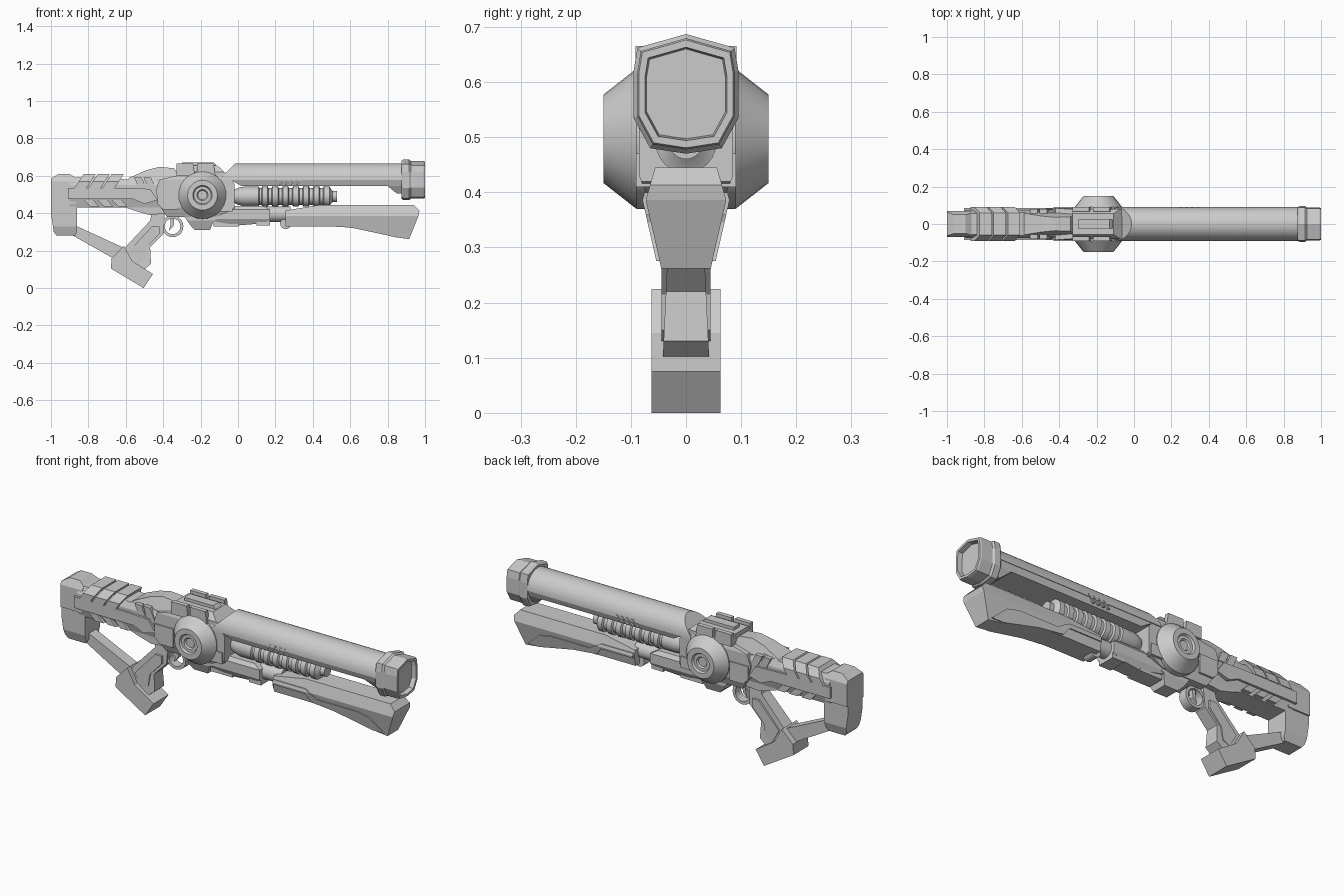
import bpy, bmesh, math
from mathutils import Vector

default_cube = bpy.data.objects.get("Cube")
if default_cube:
    bpy.data.objects.remove(default_cube, do_unlink=True)

grey = bpy.data.materials.new("plain_grey")
grey.use_nodes = True
grey.diffuse_color = (.6, .6, .6, 1)
grey.node_tree.nodes["Principled BSDF"].inputs["Base Color"].default_value = grey.diffuse_color


def finish(name, bm, smooth=False):
    """Turn a bmesh into a named, coloured object."""
    bmesh.ops.recalc_face_normals(bm, faces=bm.faces)
    mesh = bpy.data.meshes.new(name)
    bm.to_mesh(mesh)
    bm.free()
    mesh.materials.append(grey)
    part = bpy.data.objects.new(name, mesh)
    bpy.context.collection.objects.link(part)
    if smooth:
        bpy.ops.object.select_all(action='DESELECT')
        part.select_set(True)
        bpy.context.view_layer.objects.active = part
        bpy.ops.object.shade_smooth_by_angle(angle=math.radians(32))
    return part


def width_at(z, widths):
    """Half width at a height, interpolated from (height, half width) pairs."""
    if z <= widths[0][0]:
        return widths[0][1]
    for (low, a), (high, b) in zip(widths, widths[1:]):
        if z <= high:
            return a + (b - a) * (z - low) / (high - low)
    return widths[-1][1]


def slab(name, profile, widths):
    """Side profile (x, z) given thickness that may vary with height."""
    if not isinstance(widths, list):
        widths = [(0, widths)]
    bm = bmesh.new()
    face = bm.faces.new([bm.verts.new((x, -1, z)) for x, z in profile])
    grown = bmesh.ops.extrude_face_region(bm, geom=[face])["geom"]
    for v in grown:
        if isinstance(v, bmesh.types.BMVert):
            v.co.y = 1
    bmesh.ops.triangulate(bm, faces=bm.faces)
    for z, _ in widths:
        bmesh.ops.bisect_plane(bm, geom=bm.verts[:] + bm.edges[:] + bm.faces[:],
                               plane_co=(0, 0, z), plane_no=(0, 0, 1))
    for v in bm.verts:
        v.co.y *= width_at(v.co.z, widths)
    return finish(name, bm)


def skin(bm, rings, closed=False):
    """Join rings of points into a tube, capped or closed on itself."""
    loops = [[bm.verts.new(p) for p in ring] for ring in rings]
    pairs = list(zip(loops, loops[1:])) + ([(loops[-1], loops[0])] if closed else [])
    for a, b in pairs:
        for i in range(len(a)):
            bm.faces.new((a[i - 1], a[i], b[i], b[i - 1]))
    if not closed:
        bm.faces.new(loops[0])
        bm.faces.new(loops[-1])


def lathe(name, profile, centre, axis, sides=28, closed=False):
    """Turn (radius, distance) pairs about an x or y axis."""
    bm = bmesh.new()
    rings = []
    for radius, along in profile:
        ring = []
        for i in range(sides):
            turn = math.tau * i / sides
            u, v = radius * math.cos(turn), radius * math.sin(turn)
            offset = (along, u, v) if axis == "x" else (u, along, v)
            ring.append(Vector(centre) + Vector(offset))
        rings.append(ring)
    skin(bm, rings, closed)
    return finish(name, bm, smooth=True)


def slanted(x, z, length, height, lean):
    """Leaning parallelogram profile."""
    return [(x, z), (x + length, z), (x + length + lean, z + height), (x + lean, z + height)]


# Shoulder stock
slab("butt_plate", [(-1, .45), (-1, .585), (-.96, .61), (-.9, .61), (-.87, .59), (-.87, .45)],
     [(.57, .07), (.61, .05)])
slab("butt_toe", [(-1, .455), (-1, .4), (-.985, .3), (-.97, .28), (-.87, .28), (-.86, .3), (-.86, .455)],
     [(.28, .045), (.33, .062)])
slab("stock_core", [(-.9, .43), (-.9, .59), (-.65, .59), (-.6, .58), (-.5, .595), (-.42, .57),
                    (-.38, .4), (-.47, .39), (-.54, .41), (-.6, .43)],
     [(.43, .06), (.48, .075), (.55, .075), (.595, .055)])
slab("stock_side_panel", [(-.91, .475), (-.91, .535), (-.6, .535), (-.47, .53), (-.43, .47), (-.5, .45), (-.56, .475)],
     .086)
for i in range(3):
    slab("stock_rib", slanted(-.875 + .075 * i, .535, .065, .075, .05), [(.57, .09), (.61, .06)])
    slab("stock_lower_vent", slanted(-.79 + .075 * i, .435, .05, .036, -.035), .08)
for i in range(2):
    slab("stock_side_vent", slanted(-.53 + .05 * i, .535, .04, .055, -.025), .08)
slab("stock_strut", [(-.9, .29), (-.86, .33), (-.61, .215), (-.66, .155)], .03)
slab("cheek_hump", [(-.6, .57), (-.58, .59), (-.49, .63), (-.42, .648), (-.34, .64), (-.3, .57)],
     [(.58, .06), (.65, .035)])

# Pistol grip and trigger
slab("grip", [(-.61, .21), (-.47, .36), (-.46, .41), (-.39, .41), (-.4, .29), (-.47, .22), (-.465, .13),
              (-.5, .1), (-.58, .13)], [(.1, .042), (.25, .035), (.4, .03)])
slab("grip_side_panel", [(-.58, .2), (-.46, .33), (-.42, .33), (-.42, .29), (-.49, .215), (-.5, .15), (-.54, .13)],
     .044)
slab("grip_foot", [(-.68, .105), (-.675, .16), (-.61, .225), (-.565, .145), (-.455, .075), (-.505, 0)], .063)
lathe("trigger_guard", [(.058, -.024), (.058, .024), (.042, .024), (.042, -.024)],
      (-.35, 0, .33), "y", 20, closed=True)
slab("trigger", [(-.36, .38), (-.34, .38), (-.345, .33), (-.37, .305), (-.36, .34)], .012)

# Receiver
slab("receiver", [(-.42, .44), (-.44, .52), (-.42, .58), (-.33, .6), (-.3, .625), (-.08, .625), (-.02, .56),
                  (-.02, .42), (-.12, .38), (-.38, .38)], [(.38, .065), (.43, .085), (.58, .085), (.625, .07)])
slab("receiver_top", [(-.33, .59), (-.33, .655), (-.11, .655), (-.05, .6)], [(.62, .08), (.655, .055)])
slab("receiver_ridge", [(-.3, .65), (-.3, .671), (-.13, .671), (-.11, .65)], .025)
slab("receiver_belly", [(-.3, .4), (-.25, .33), (-.23, .31), (-.15, .31), (-.13, .36), (-.05, .4)],
     [(.31, .04), (.36, .06)])
slab("receiver_side_block", [(-.11, .41), (-.11, .47), (-.03, .47), (-.03, .41)], .091)
slab("receiver_rear_block", [(-.43, .45), (-.43, .52), (-.32, .52), (-.32, .42), (-.4, .42)], .091)
for side in (-1, 1):
    for x in (-.33, -.22):
        rail = slab("receiver_top_rail", [(x, .6), (x, .665), (x + .09, .665), (x + .1, .6)], .012)
        rail.location.y = side * .08

# Round dials on both sides
half = [(.024, .132), (.03, .14), (.046, .14), (.052, .15), (.08, .15), (.127, .09)]
lathe("side_dials", half + [(r, -y) for r, y in reversed(half)], (-.19, 0, .497), "y")

# Barrel: rounded upper shell cut on a slant at the rear
arc = [(.09 * math.cos(math.pi * i / 18), .577 + .09 * math.sin(math.pi * i / 18)) for i in range(19)]
bm = bmesh.new()
skin(bm, [[(-.09 + max(0, z - .59), y, z) for y, z in arc], [(.89, y, z) for y, z in arc]])
finish("barrel", bm, smooth=True)
slab("barrel_underside", [(-.06, .59), (.02, .545), (.8, .545), (.85, .505), (.89, .505), (.89, .59)],
     [(.505, .05), (.545, .075), (.58, .088)])
for i in range(4):
    slab("barrel_vent", slanted(.22 + .03 * i, .555, .01, .035, .03), .092)

# Faceted muzzle with a shallow bore
outline = [(0, .687), (.088, .662), (.095, .62), (.095, .535), (.065, .48), (0, .47)]
outline += [(-y, z) for y, z in reversed(outline[1:-1])]


def muzzle_ring(x, scale):
    return [(x, y * scale, .578 + (z - .578) * scale) for y, z in outline]


bm = bmesh.new()
skin(bm, [muzzle_ring(x, s) for x, s in
          ((.875, .94), (.885, 1), (.915, 1), (.925, .93), (.99, .93), (1, .9), (1, .78), (.975, .75))])
finish("muzzle", bm)

# Coil under the barrel
coil = [(.025, -.04), (.045, 0), (.052, .03), (.052, .11), (.045, .115)]
for i in range(7):
    start = .125 + .055 * i
    coil += [(.045, start), (.055, start + .005), (.055, start + .033), (.045, start + .038)]
coil += [(.03, .505), (.03, .53)]
lathe("coil", coil, (0, 0, .49), "x", 24)

# Lower rail and fore-end
slab("lower_rail", [(-.15, .36), (-.13, .44), (.13, .44), (.17, .42), (.17, .36), (.12, .345), (0, .335)],
     [(.335, .04), (.37, .06), (.42, .06), (.44, .045)])
slab("lower_rail_keel", [(-.13, .33), (-.13, .355), (0, .355), (0, .33)], .045)
slab("rail_clamp", [(.1, .335), (.1, .37), (.17, .37), (.17, .335)], .05)
lathe("rail_joint", [(.042, .15), (.042, .28)], (0, 0, .395), "x")
lathe("joint_stud", [(.03, -.03), (.03, .03)], (.255, 0, .345), "y", 16)

fore_widths = [(.262, .045), (.285, .05), (.386, .073), (.445, .056)]
slab("fore_end", [(.255, .33), (.255, .415), (.44, .445), (.94, .445), (.97, .413), (.965, .386), (.915, .262),
                  (.84, .272), (.62, .325), (.45, .33)], fore_widths)
slab("fore_end_side_panel", [(.26, .375), (.26, .4), (.45, .4), (.52, .36), (.75, .36), (.82, .345), (.9, .275),
                             (.83, .275), (.62, .32), (.48, .335), (.45, .375)],
     [(z, w + .006) for z, w in fore_widths])
